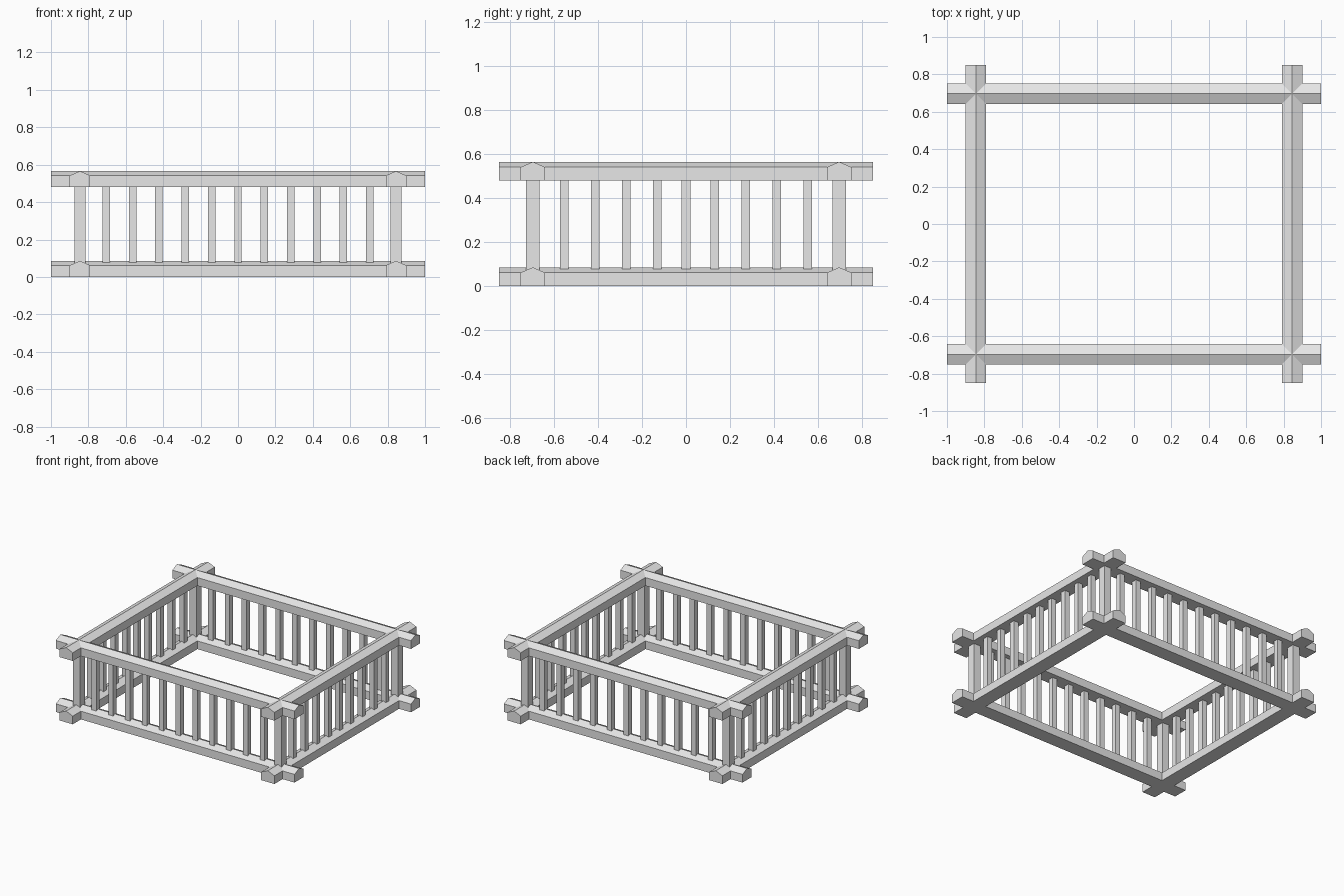
import bpy, bmesh
from math import pi
from mathutils import Matrix

cube = bpy.data.objects.get("Cube")
if cube:
    bpy.data.objects.remove(cube, do_unlink=True)

POST_X, POST_Y = 0.845, 0.697   # corner post centres
TOP_Z = 0.48                    # underside of the top rails
RAIL_W, SHOULDER, RIDGE = 0.11, 0.062, 0.086

# One material for the whole fence
grey = bpy.data.materials.new("light grey")
grey.use_nodes = True
grey.diffuse_color = (0.8, 0.8, 0.8, 1)
grey.node_tree.nodes["Principled BSDF"].inputs["Base Color"].default_value = grey.diffuse_color


def add_object(name, bm):
    bmesh.ops.recalc_face_normals(bm, faces=bm.faces)
    mesh = bpy.data.meshes.new(name)
    bm.to_mesh(mesh)
    bm.free()
    mesh.materials.append(grey)
    obj = bpy.data.objects.new(name, mesh)
    bpy.context.scene.collection.objects.link(obj)
    return obj


def rail(name, length, location, along_y):
    """Extrude a pitched-top profile along x, then turn it if needed."""
    h = RAIL_W / 2
    profile = [(-h, 0), (h, 0), (h, SHOULDER), (0, RIDGE), (-h, SHOULDER)]
    bm = bmesh.new()
    face = bm.faces.new([bm.verts.new((-length / 2, y, z)) for y, z in profile])
    extruded = bmesh.ops.extrude_face_region(bm, geom=[face], use_keep_orig=True)
    verts = [v for v in extruded["geom"] if isinstance(v, bmesh.types.BMVert)]
    bmesh.ops.translate(bm, verts=verts, vec=(length, 0, 0))
    if along_y:
        bm.transform(Matrix.Rotation(pi / 2, 4, "Z"))
    add_object(name, bm).location = location


def upright(name, x, y, width):
    """Square bar running between the lower and upper rails."""
    bottom, top = SHOULDER - 0.02, TOP_Z + 0.02
    bm = bmesh.new()
    bmesh.ops.create_cube(bm, size=1)
    bm.transform(Matrix.Diagonal((width, width, top - bottom, 1)))
    add_object(name, bm).location = (x, y, (bottom + top) / 2)


# Rails crossing at the corners, at both levels
for level, z in (("bottom", 0), ("top", TOP_Z)):
    for side, s in (("front", -1), ("back", 1)):
        rail(f"{level}_rail_{side}", 2.0, (0, s * POST_Y, z), False)
    for side, s in (("right", -1), ("left", 1)):
        rail(f"{level}_rail_{side}", 1.7, (s * POST_X, 0, z), True)

# Corner posts
for fb, sy in (("front", -1), ("back", 1)):
    for lr, sx in (("right", -1), ("left", 1)):
        upright(f"post_{fb}_{lr}", sx * POST_X, sy * POST_Y, 0.06)

# Balusters on the long sides
for side, s in (("front", -1), ("back", 1)):
    for i in range(-5, 6):
        upright(f"baluster_{side}_{i + 6}", i * 0.141, s * POST_Y, 0.04)

# Balusters on the short sides, slightly closer around the middle
for side, s in (("right", -1), ("left", 1)):
    for i in range(-4, 5):
        nudge = 0.01 * ((i < 0) - (i > 0))
        upright(f"baluster_{side}_{i + 5}", s * POST_X, i * 0.141 + nudge, 0.04)
